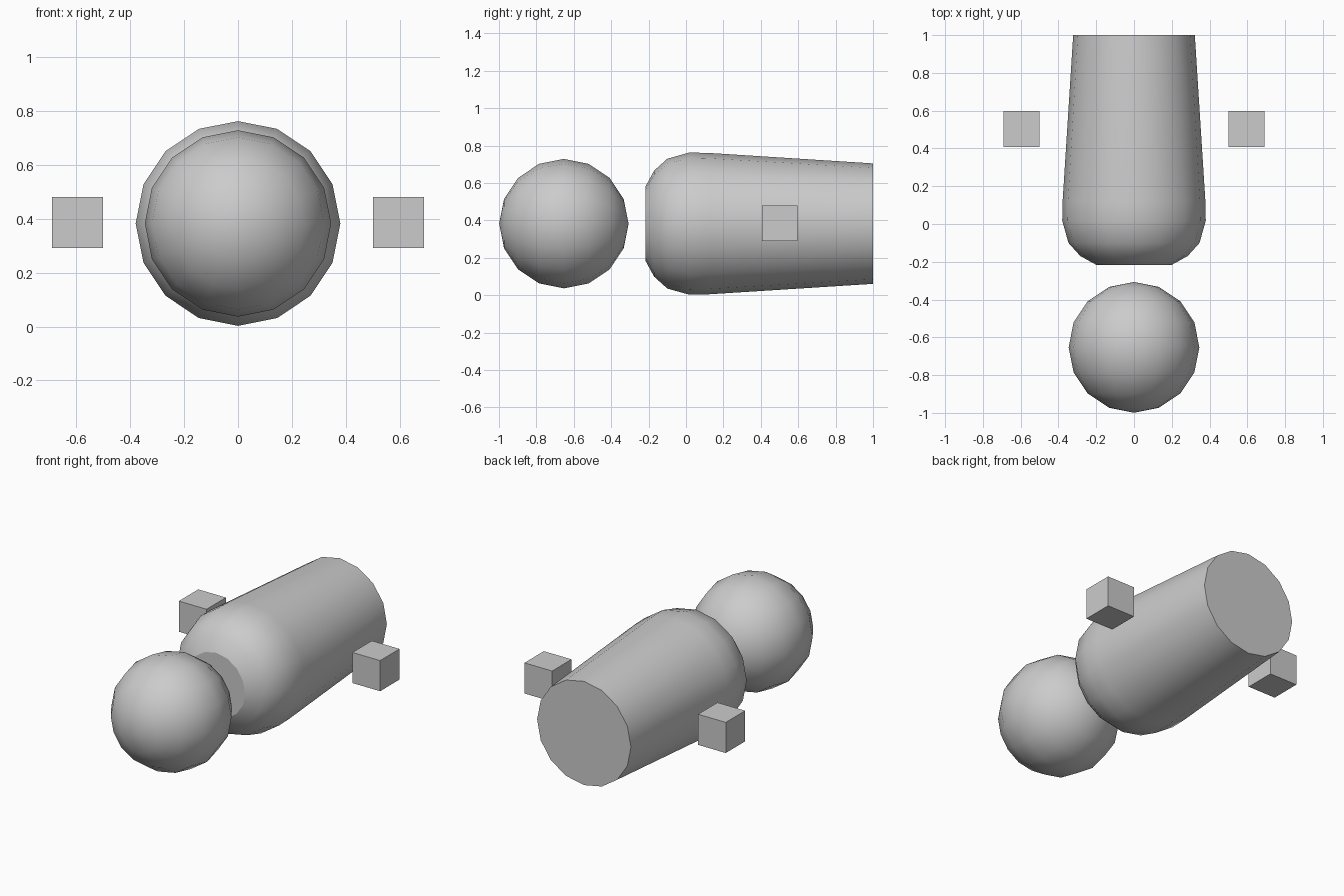
import bpy, bmesh, math
from mathutils import Matrix

if "Cube" in bpy.data.objects:
    bpy.data.objects.remove(bpy.data.objects["Cube"])

SIDES = 16
CZ = 0.383  # height of the shared long axis


def add_object(name, bm):
    bmesh.ops.recalc_face_normals(bm, faces=bm.faces[:])
    mesh = bpy.data.meshes.new(name)
    bm.to_mesh(mesh)
    bm.free()
    obj = bpy.data.objects.new(name, mesh)
    bpy.context.collection.objects.link(obj)
    return obj


# Body: rings along y, closed by flat end caps
profile = [(-0.216, 0.20), (-0.17, 0.284), (-0.10, 0.347),
           (0.018, 0.38), (0.12, 0.378), (1.0, 0.322)]
bm = bmesh.new()
rings = []
for y, r in profile:
    angles = [2 * math.pi * i / SIDES for i in range(SIDES)]
    rings.append([bm.verts.new((r * math.cos(a), y, CZ + r * math.sin(a)))
                  for a in angles])
for a, b in zip(rings, rings[1:]):
    for i in range(SIDES):
        j = (i + 1) % SIDES
        bm.faces.new((a[i], a[j], b[j], b[i])).smooth = True
bm.faces.new(rings[0])
bm.faces.new(rings[-1])
add_object("body", bm)

# Front ball, poles along y
bm = bmesh.new()
bmesh.ops.create_uvsphere(bm, u_segments=SIDES, v_segments=8, radius=0.346)
bm.transform(Matrix.Translation((0, -0.653, CZ)) @ Matrix.Rotation(math.pi / 2, 4, 'X'))
for f in bm.faces:
    f.smooth = True
add_object("front_ball", bm)

# Side cubes
for name, side in (("left_cube", -1), ("right_cube", 1)):
    bm = bmesh.new()
    bmesh.ops.create_cube(bm, size=0.19)
    bm.transform(Matrix.Translation((side * 0.596, 0.502, CZ + 0.003)))
    add_object(name, bm)
